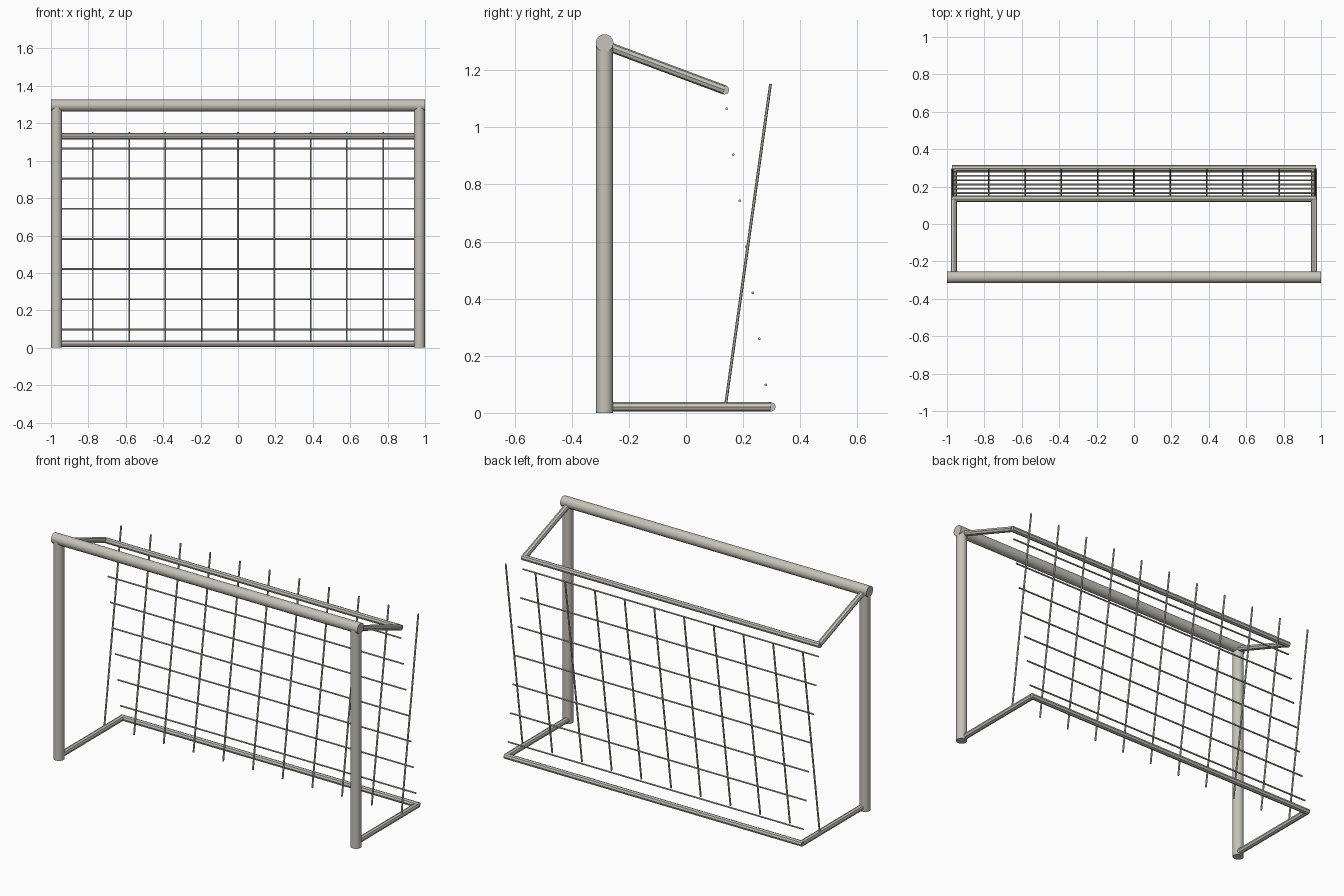
import bpy, bmesh
from mathutils import Vector

if "Cube" in bpy.data.objects:
    bpy.data.objects.remove(bpy.data.objects["Cube"])


def material(name, rgb):
    m = bpy.data.materials.new(name)
    m.diffuse_color = (*rgb, 1)
    m.use_nodes = True
    m.node_tree.nodes["Principled BSDF"].inputs["Base Color"].default_value = m.diffuse_color
    return m


METAL = material("warm_grey_metal", (0.56, 0.54, 0.48))


def tubes(name, segments, radius, sides, smooth=False):
    """One object holding a capped straight tube for each (start, end) pair."""
    bm = bmesh.new()
    for a, b in segments:
        a, b = Vector(a), Vector(b)
        d = b - a
        rot = d.to_track_quat('Z', 'Y').to_matrix().to_4x4()
        rot.translation = (a + b) / 2
        bmesh.ops.create_cone(bm, cap_ends=True, segments=sides,
                              radius1=radius, radius2=radius,
                              depth=d.length, matrix=rot)
    for f in bm.faces:
        f.smooth = smooth
    if smooth:
        # keep the end rims crisp
        for e in bm.edges:
            e.smooth = e.calc_face_angle(0) < 0.7
    mesh = bpy.data.meshes.new(name)
    bm.to_mesh(mesh)
    bm.free()
    mesh.materials.append(METAL)
    ob = bpy.data.objects.new(name, mesh)
    bpy.context.collection.objects.link(ob)
    return ob


FRONT_Y, BAR_Z = -0.285, 1.295
SIDE_X = 0.963

# Front mouth: two posts and a crossbar
for side, s in (("left", -1), ("right", 1)):
    tubes(side + "_post", [((s * 0.97, FRONT_Y, 0), (s * 0.97, FRONT_Y, 1.29))],
          0.03, 20, True)
tubes("crossbar", [((-1, FRONT_Y, BAR_Z), (1, FRONT_Y, BAR_Z))], 0.031, 24, True)

# Back frames: side arms and a rear bar, at the ground and at the top
for level, z0, y1, z1 in (("ground", 0.021, 0.298, 0.021),
                          ("top", 1.288, 0.135, 1.131)):
    for side, s in (("left", -1), ("right", 1)):
        tubes(f"{level}_{side}_arm",
              [((s * SIDE_X, FRONT_Y, z0), (s * SIDE_X, y1, z1))], 0.0165, 8, True)
    tubes(level + "_rear_bar", [((-0.972, y1, z1), (0.972, y1, z1))], 0.0165, 8, True)

# Net: upright strands leaning back, cross strands leaning forward
xs = [-0.97 + 0.194 * i for i in range(11)]
tubes("net_uprights", [((x, 0.139, 0.03), (x, 0.296, 1.152)) for x in xs], 0.005, 6)

rows = [(0.28 - 0.0229 * i, 0.098 + 0.1612 * i) for i in range(7)]
tubes("net_cross_strands", [((-0.965, y, z), (0.965, y, z)) for y, z in rows], 0.005, 6)
